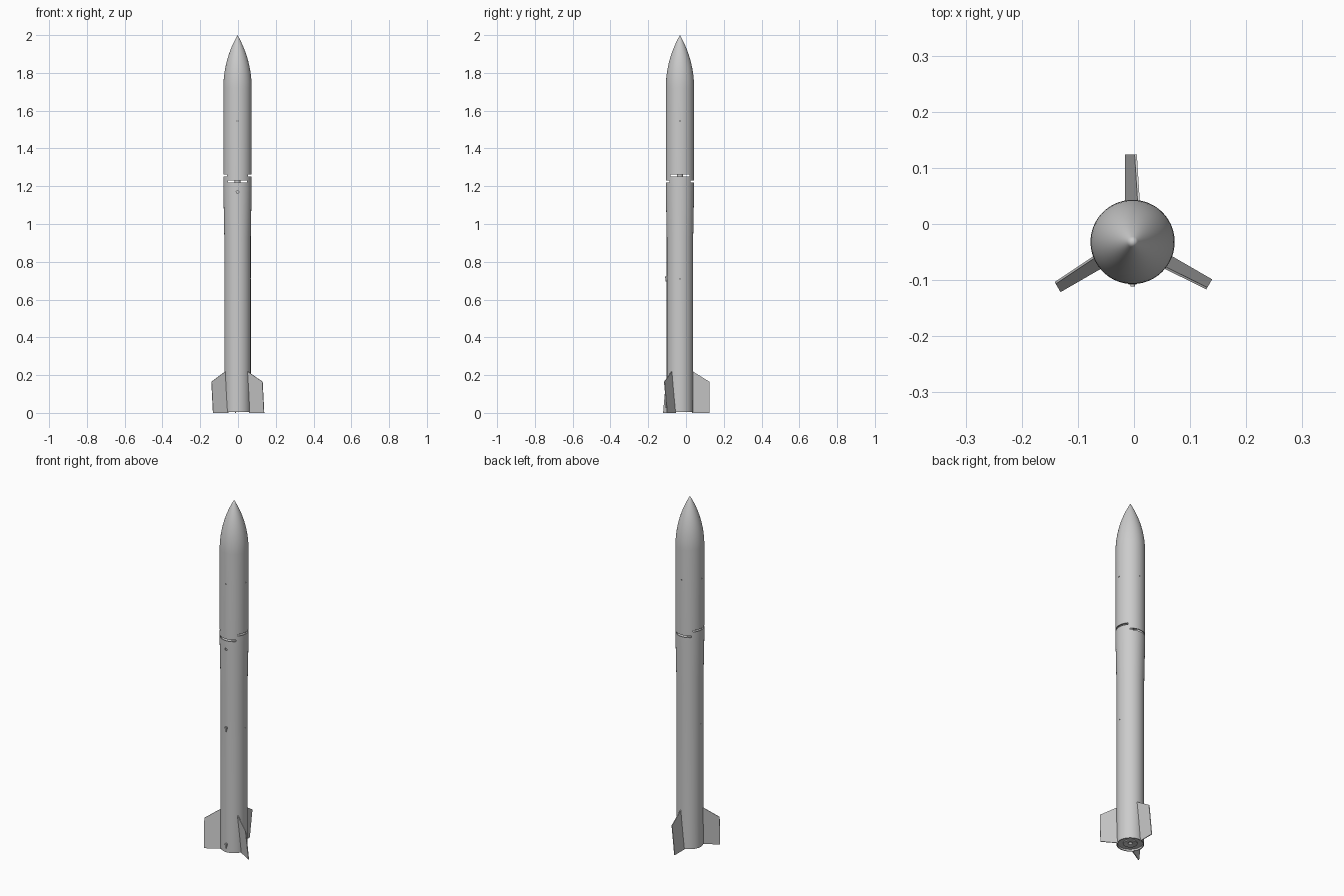
import bpy, bmesh, math
from mathutils import Matrix, Vector

cube = bpy.data.objects.get("Cube")
if cube:
    bpy.data.objects.remove(cube, do_unlink=True)

CX, CY = -0.0025, -0.032        # body axis
R_LOW, R_TOP, WALL = 0.070, 0.075, 0.005
SIDES = 72

grey = bpy.data.materials.new("light grey")
grey.use_nodes = True
grey.diffuse_color = (0.6, 0.6, 0.6, 1)
grey.node_tree.nodes["Principled BSDF"].inputs["Base Color"].default_value = (0.6, 0.6, 0.6, 1)


def add_object(name, bm):
    bmesh.ops.remove_doubles(bm, verts=bm.verts, dist=1e-6)
    bmesh.ops.recalc_face_normals(bm, faces=bm.faces)
    mesh = bpy.data.meshes.new(name)
    bm.to_mesh(mesh)
    bm.free()
    mesh.materials.append(grey)
    obj = bpy.data.objects.new(name, mesh)
    obj.location = (CX, CY, 0)
    bpy.context.collection.objects.link(obj)
    return obj


def smooth(obj):
    bpy.ops.object.select_all(action='DESELECT')
    obj.select_set(True)
    bpy.context.view_layer.objects.active = obj
    bpy.ops.object.shade_smooth_by_angle(angle=math.radians(30))


def lathe(name, profile):
    """Spin a closed (radius, height) outline round the axis."""
    bm = bmesh.new()
    verts = [bm.verts.new((r, 0, z)) for r, z in profile]
    edges = [bm.edges.new((a, b)) for a, b in zip(verts, verts[1:])]
    if profile[0][0] > 0:
        edges.append(bm.edges.new((verts[-1], verts[0])))
    bmesh.ops.spin(bm, geom=verts + edges, cent=(0, 0, 0), axis=(0, 0, 1),
                   angle=math.tau, steps=SIDES, use_duplicate=False)
    return add_object(name, bm)


def prism(bm, outline, depth, matrix):
    """Extrude a flat outline along local z, then place it."""
    base = bm.faces.new([bm.verts.new((x, y, 0)) for x, y in outline])
    new = bmesh.ops.extrude_face_region(bm, geom=[base])["geom"]
    top = [v for v in new if isinstance(v, bmesh.types.BMVert)]
    bmesh.ops.translate(bm, verts=top, vec=(0, 0, depth))
    bmesh.ops.transform(bm, verts=list(base.verts) + top, matrix=matrix)


# Hollow airframe with a tangent ogive nose
NOSE, TIP = 1.72, 2.0
rho = (R_TOP ** 2 + (TIP - NOSE) ** 2) / (2 * R_TOP)
ogive = []
for i in range(17):
    h = (TIP - NOSE) * i / 16
    ogive.append((max(0, math.sqrt(rho ** 2 - h ** 2) + R_TOP - rho), NOSE + h))
ogive[-1] = (0, TIP)
body = lathe("airframe", [(0, NOSE - 0.02), (R_TOP - WALL, NOSE - 0.02),
                          (R_TOP - WALL, 1.19), (R_LOW - WALL, 0.93),
                          (R_LOW - WALL, 0.004), (R_LOW, 0.004),
                          (R_LOW, 0.93), (R_TOP, 1.19)] + ogive)

# Cutters: two crossed pairs of slots, vent holes and a switch hole
bm = bmesh.new()
for z, size in ((1.225, (0.1, 0.3, 0.01)), (1.256, (0.3, 0.1, 0.01))):
    bmesh.ops.create_cube(bm, size=1, matrix=Matrix.Translation((0, 0, z))
                          @ Matrix.Diagonal((*size, 1)))
holes = [(a, 1.545, 0.003) for a in (0, 90, 180, 270)]
holes += [(0, 0.71, 0.0025), (180, 0.71, 0.0025), (270, 1.17, 0.007)]
for angle, z, r in holes:
    place = (Matrix.Rotation(math.radians(angle), 4, 'Z')
             @ Matrix.Translation((R_TOP, 0, z)) @ Matrix.Rotation(math.pi / 2, 4, 'Y'))
    bmesh.ops.create_cone(bm, cap_ends=True, segments=16, radius1=r, radius2=r,
                          depth=0.04, matrix=place)
cutter = add_object("opening_cutter", bm)
cutter.hide_render = True
cutter.hide_set(True)
bpy.context.view_layer.objects.active = body
mod = body.modifiers.new("openings", 'BOOLEAN')
mod.operation, mod.solver, mod.object = 'DIFFERENCE', 'EXACT', cutter
bpy.context.view_layer.update()
bpy.ops.object.modifier_apply(modifier=mod.name)
bpy.data.objects.remove(cutter, do_unlink=True)
smooth(body)

# Core between two bulkheads, seen through the slots
inner = R_TOP - WALL - 0.0005
smooth(lathe("bay_core", [(0, 1.19), (inner, 1.19), (inner, 1.196), (0.015, 1.196),
                          (0.015, 1.3), (inner, 1.3), (inner, 1.306), (0, 1.306)]))

# Recessed tail plate with the motor nozzle
inner = R_LOW - WALL
smooth(lathe("tail_plate", [(0, 0.03), (0.012, 0.012), (0.03, 0.008), (0.036, 0.008),
                            (0.036, 0.014), (inner, 0.014), (inner, 0.04), (0, 0.04)]))

# Three thin swept fins, each canted about its radial line
THICK = 0.004
outline = [(0.064, 0), (0.156, 0), (0.156, 0.165), (0.064, 0.222)]
for name, angle in (("back_fin", 90), ("front_right_fin", 210), ("front_left_fin", 330)):
    bm = bmesh.new()
    prism(bm, outline, THICK, Matrix.Translation((0, THICK / 2, 0))
          @ Matrix.Rotation(math.pi / 2, 4, 'X'))
    for v in bm.verts:
        v.co.y += 0.0112 * (1 - v.co.z / 0.11)
    bmesh.ops.rotate(bm, verts=bm.verts, cent=(0, 0, 0),
                     matrix=Matrix.Rotation(math.radians(angle), 3, 'Z'))
    add_object(name, bm)

# Teardrop rail guides on the front, each with a raised screw head
drop = [(0.007 * math.cos(math.pi * i / 8), 0.007 * math.sin(math.pi * i / 8))
        for i in range(9)] + [(0, -0.024)]
for name, z in (("upper_rail_guide", 0.719), ("lower_rail_guide", 0.050)):
    bm = bmesh.new()
    stand = Matrix.Translation((0, -R_LOW + 0.002, z)) @ Matrix.Rotation(math.pi / 2, 4, 'X')
    prism(bm, drop, 0.008, stand)
    bmesh.ops.create_cone(bm, cap_ends=True, segments=16, radius1=0.004, radius2=0.004,
                          depth=0.004, matrix=stand @ Matrix.Translation((0, 0, 0.009)))
    smooth(add_object(name, bm))
